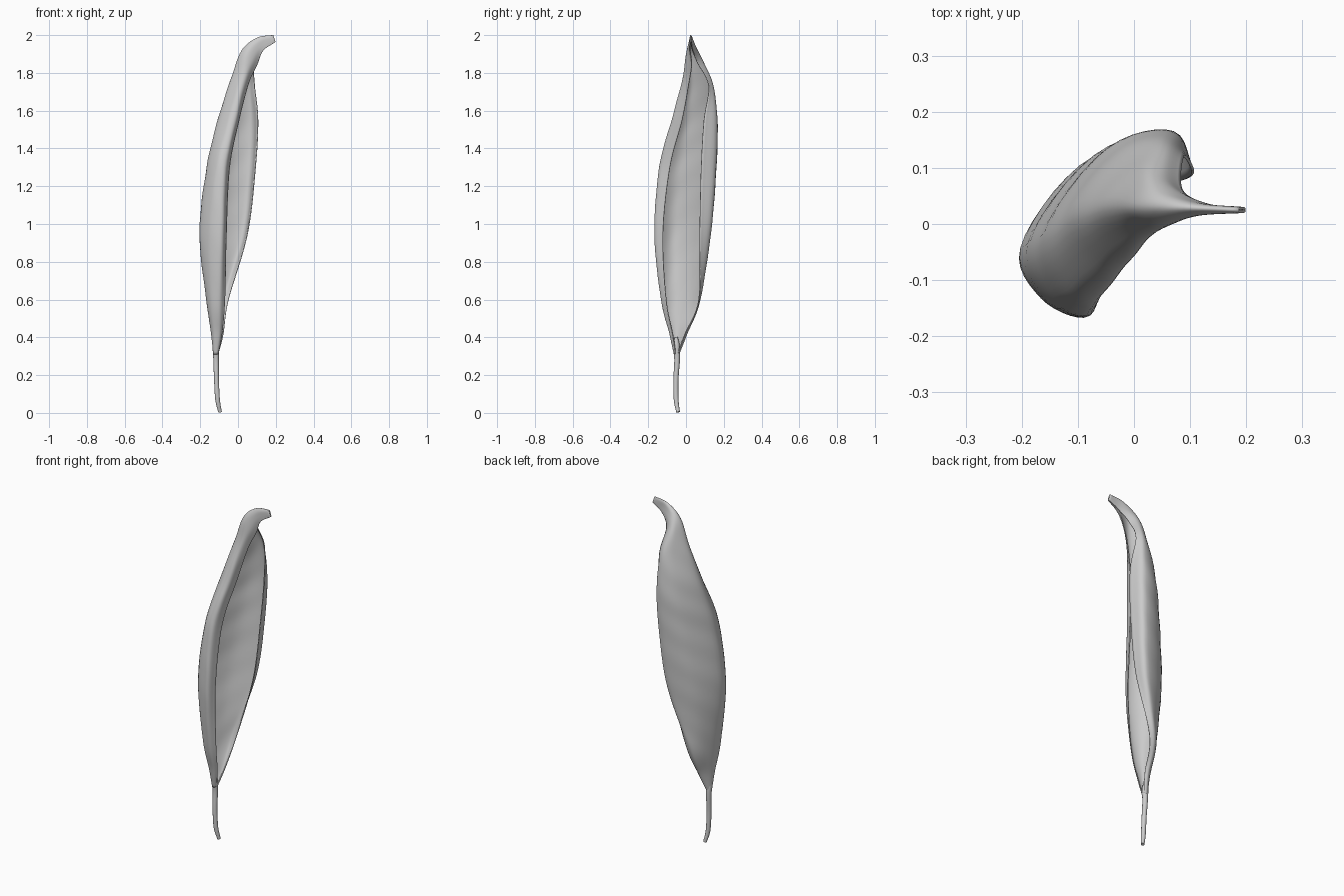
import bpy
import math
from mathutils import Vector

if "Cube" in bpy.data.objects:
    bpy.data.objects.remove(bpy.data.objects["Cube"])

# Cross-sections of the curled blade: (height, tilt, front margin ... back margin as x, y)
SECTIONS = [
    (0.42, 0, [(-.085, -.07), (-.10, -.085), (-.13, -.08), (-.14, -.05), (-.12, -.015), (-.095, .005), (-.078, -.005)]),
    (0.60, 0, [(-.07, -.105), (-.10, -.13), (-.15, -.11), (-.165, -.05), (-.13, .025), (-.085, .072), (-.05, .068)]),
    (0.95, 0, [(-.062, -.122), (-.09, -.165), (-.165, -.13), (-.20, -.045), (-.11, .085), (.02, .13), (.05, .072)]),
    (1.30, 0, [(-.045, -.085), (-.07, -.137), (-.125, -.12), (-.162, -.02), (-.065, .122), (.06, .157), (.092, .08)]),
    (1.55, 0, [(.005, -.02), (-.015, -.07), (-.06, -.06), (-.105, .02), (-.025, .137), (.07, .162), (.105, .095)]),
    (1.75, -.3, [(.055, .015), (.03, -.018), (0, -.01), (-.035, .035), (.01, .112), (.055, .14), (.088, .12)]),
    (1.88, -.9, [(.10, .03), (.075, .005), (.042, .003), (.02, .028), (.03, .062), (.055, .075), (.085, .06)]),
    (1.95, -2, [(.133, .022), (.12, .018), (.108, .018), (.10, .028), (.105, .036), (.12, .036), (.131, .034)]),
]


def arc_section(cx, cy, z, rx, ry, tilt):
    """Small nearly closed ring used for the pinched ends."""
    angles = [-2 * math.pi * (i + .4) / 6.8 for i in range(7)]
    return (z, tilt, [(cx + rx * math.cos(a), cy + ry * math.sin(a)) for a in angles])


def spline(points, steps):
    """Catmull-Rom interpolation through the points."""
    pts = [2 * points[0] - points[1]] + points + [2 * points[-1] - points[-2]]
    out = []
    for i in range(1, len(pts) - 2):
        a, b, c, d = pts[i - 1:i + 3]
        for k in range(steps):
            t = k / steps
            out.append(.5 * (2 * b + (c - a) * t + (2 * a - 5 * b + 4 * c - d) * t ** 2
                             + (3 * b - a - 3 * c + d) * t ** 3))
    return out + [points[-1]]


# Curled blade lofted from the sections
sections = ([arc_section(-.117, -.05, .31, .012, .012, 0)] + SECTIONS
            + [arc_section(.193, .025, 1.98, .006, .003, -3)])
rows = []
for z, tilt, pts in sections:
    mid = sum(p[0] for p in pts) / len(pts)
    rows.append(spline([Vector((x, y, z + tilt * (x - mid))) for x, y in pts], 6))
columns = [spline(list(col), 8) for col in zip(*rows)]
n, m = len(columns), len(columns[0])

# Faint slanting wrinkles in the blade
verts = []
for i, col in enumerate(columns):
    for j, p in enumerate(col):
        fade = math.sin(math.pi * j / (m - 1)) ** 2 * math.sin(math.pi * i / (n - 1))
        w = .0018 * fade * math.sin(34 * p.z - i * .55)
        verts.append(p + Vector((.7, -.7, 0)) * w)
faces = [(i * m + j, i * m + j + 1, (i + 1) * m + j + 1, (i + 1) * m + j)
         for i in range(n - 1) for j in range(m - 1)]
mesh = bpy.data.meshes.new("leaf_blade")
mesh.from_pydata(verts, [], faces)
mesh.shade_smooth()
blade = bpy.data.objects.new("leaf_blade", mesh)
bpy.context.collection.objects.link(blade)
thick = blade.modifiers.new("thickness", "SOLIDIFY")
thick.thickness = .005
thick.offset = 0

# Stalk as a tapered bent tube
curve = bpy.data.curves.new("leaf_stalk", "CURVE")
curve.dimensions = "3D"
curve.bevel_depth = .015
curve.bevel_resolution = 3
curve.use_fill_caps = True
path = [(-.095, -.042, .004, .65), (-.108, -.052, .07, .85), (-.114, -.053, .18, .9),
        (-.116, -.047, .28, 1.0), (-.118, -.05, .35, 1.15), (-.122, -.052, .40, .6)]
line = curve.splines.new("POLY")
smooth = spline([Vector(p) for p in path], 5)
line.points.add(len(smooth) - 1)
for point, p in zip(line.points, smooth):
    point.co = (p[0], p[1], p[2], 1)
    point.radius = p[3]
line.use_smooth = True
stalk = bpy.data.objects.new("leaf_stalk", curve)
bpy.context.collection.objects.link(stalk)
